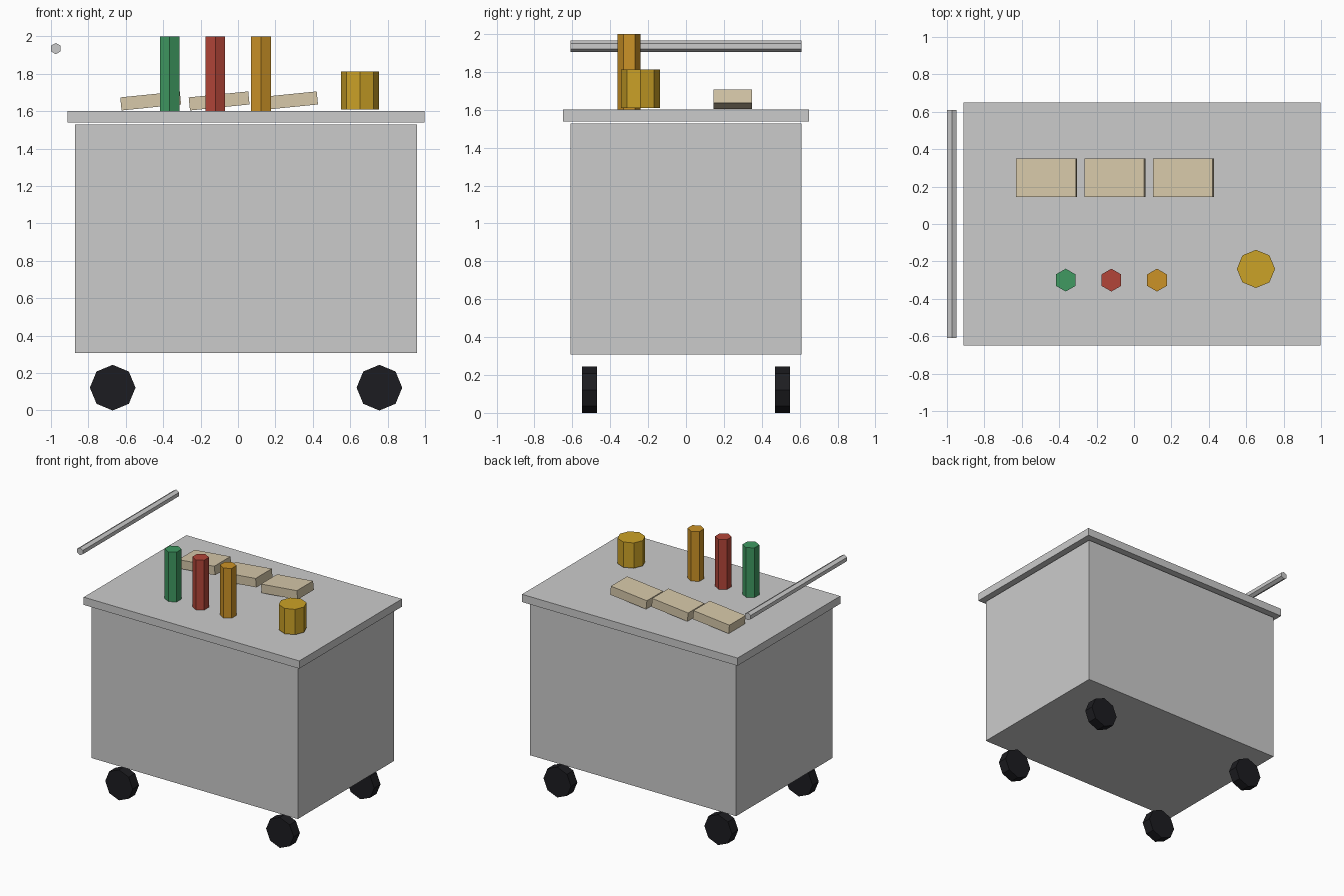
import bpy, bmesh
from math import sin, cos, pi
from mathutils import Matrix, Vector

if "Cube" in bpy.data.objects:
    bpy.data.objects.remove(bpy.data.objects["Cube"])

CX = 0.043  # centre of the cart body


def material(name, rgb):
    m = bpy.data.materials.new(name)
    m.diffuse_color = (*rgb, 1)
    m.use_nodes = True
    m.node_tree.nodes["Principled BSDF"].inputs["Base Color"].default_value = m.diffuse_color
    return m


def finish(name, bm, loc, mat, rot=None):
    bmesh.ops.recalc_face_normals(bm, faces=bm.faces)
    if rot:
        bm.transform(rot)
    me = bpy.data.meshes.new(name)
    bm.to_mesh(me)
    bm.free()
    ob = bpy.data.objects.new(name, me)
    ob.location = loc
    if mat:
        me.materials.append(mat)
    bpy.context.collection.objects.link(ob)
    return ob


def box(name, loc, size, mat=None, tilt=0):
    bm = bmesh.new()
    bmesh.ops.create_cube(bm, size=1)
    bm.transform(Matrix.Diagonal((*size, 1)))
    return finish(name, bm, loc, mat, Matrix.Rotation(tilt, 4, 'Y'))


def prism(name, loc, radius, length, sides, mat=None, along_y=False):
    """Faceted cylinder with one corner pointing to +y (or +z when lying along y)."""
    bm = bmesh.new()
    ring = [bm.verts.new((radius * sin(2 * pi * i / sides),
                          radius * cos(2 * pi * i / sides), -length / 2))
            for i in range(sides)]
    cap = bm.faces.new(ring)
    ext = bmesh.ops.extrude_face_region(bm, geom=[cap], use_keep_orig=True)
    top = [v for v in ext['geom'] if isinstance(v, bmesh.types.BMVert)]
    bmesh.ops.translate(bm, verts=top, vec=Vector((0, 0, length)))
    rot = Matrix.Rotation(pi / 2, 4, 'X') if along_y else None
    return finish(name, bm, loc, mat, rot)


green = material("green", (0.05, 0.32, 0.12))
red = material("red", (0.45, 0.06, 0.04))
orange = material("orange", (0.60, 0.29, 0.02))
yellow = material("yellow", (0.60, 0.36, 0.02))
cream = material("cream", (0.68, 0.58, 0.40))
black = material("black", (0.012, 0.012, 0.015))

# Cart body and counter top
box("cart_body", (CX, 0, 0.918), (1.828, 1.22, 1.22))
box("counter_top", (CX, 0, 1.57), (1.91, 1.30, 0.062))

# Push handle
prism("push_handle", (-0.974, 0, 1.935), 0.03, 1.22, 6, along_y=True)

# Four wheels
for sx, side in ((-1, "left"), (1, "right")):
    for sy, end in ((-1, "front"), (1, "back")):
        prism(f"{end}_{side}_wheel", (CX + sx * 0.713, sy * 0.51, 0.122),
              0.122, 0.08, 8, black, along_y=True)

# Sauce bottles
for i, mat in enumerate((green, red, orange)):
    prism(f"{mat.name}_bottle", (-0.365 + i * 0.244, -0.30, 1.80), 0.061, 0.40, 6, mat)

# Yellow pot
prism("yellow_pot", (0.652, -0.24, 1.71), 0.102, 0.203, 8, yellow)

# Tilted trays
for i in range(3):
    box(f"tray_{i + 1}", (-0.467 + i * 0.366, 0.247, 1.655), (0.32, 0.205, 0.07), cream, -0.1)
